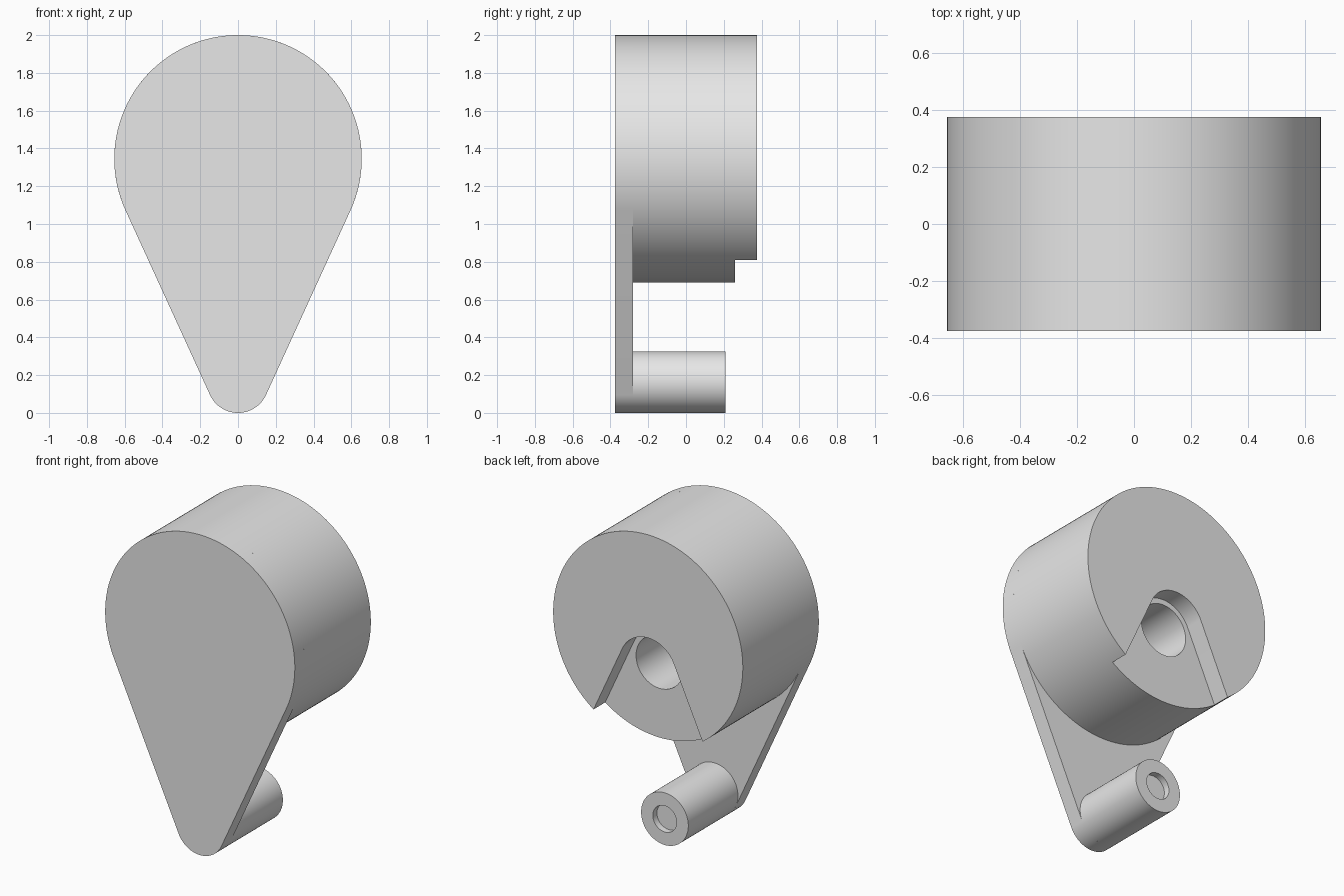
import bpy, bmesh
from math import asin, sin, cos, tan, pi

# Remove the default cube
cube = bpy.data.objects.get("Cube")
if cube:
    bpy.data.objects.remove(cube, do_unlink=True)

# Single plain grey
GREY = (0.8, 0.8, 0.8, 1.0)
mat = bpy.data.materials.new("plain grey")
mat.use_nodes = True
mat.diffuse_color = GREY
mat.node_tree.nodes["Principled BSDF"].inputs["Base Color"].default_value = GREY

# Shared dimensions
FRONT, PLATE_BACK, BACK = -0.375, -0.28, 0.375
DRUM_R, POST_R = 0.655, 0.163
DRUM_Z, POST_Z = 2 - DRUM_R, POST_R
HOLE_Z = 1.16
FLARE = asin((DRUM_R - POST_R) / (DRUM_Z - POST_Z))


def arc(z, r, start, end, n):
    """Points of an arc in the XZ plane around (0, z)."""
    return [(r * cos(start + (end - start) * i / n),
             z + r * sin(start + (end - start) * i / n)) for i in range(n + 1)]


def circle(z, r, n=128):
    return arc(z, r, 0, 2 * pi, n)[:-1]


def extrude(name, profile, y0, y1):
    """Solid made by sweeping an XZ profile from y0 to y1."""
    bm = bmesh.new()
    face = bm.faces.new([bm.verts.new((x, y0, z)) for x, z in profile])
    swept = bmesh.ops.extrude_face_region(bm, geom=[face], use_keep_orig=True)
    verts = [v for v in swept["geom"] if isinstance(v, bmesh.types.BMVert)]
    bmesh.ops.translate(bm, verts=verts, vec=(0, y1 - y0, 0))
    bmesh.ops.recalc_face_normals(bm, faces=bm.faces[:])
    mesh = bpy.data.meshes.new(name)
    bm.to_mesh(mesh)
    bm.free()
    mesh.materials.append(mat)
    obj = bpy.data.objects.new(name, mesh)
    bpy.context.collection.objects.link(obj)
    return obj


def cut(obj, cutter):
    """Subtract the cutter from the object and discard it."""
    cutter.hide_render = True
    mod = obj.modifiers.new("cut", 'BOOLEAN')
    mod.operation = 'DIFFERENCE'
    mod.solver = 'EXACT'
    mod.object = cutter
    bpy.context.view_layer.objects.active = obj
    bpy.ops.object.modifier_apply(modifier=mod.name)
    bpy.data.objects.remove(cutter, do_unlink=True)


# Teardrop plate: two arcs joined by their common tangents
plate = extrude("front_plate",
                arc(DRUM_Z, DRUM_R, -FLARE, pi + FLARE, 96)
                + arc(POST_Z, POST_R, pi + FLARE, 2 * pi - FLARE, 40),
                FRONT, PLATE_BACK)

# Large drum
drum = extrude("drum", circle(DRUM_Z, DRUM_R, 160), PLATE_BACK, BACK)

# Flared recess in the back of the drum, open at the bottom
slot_r, low = 0.196, 0.5
arch = arc(HOLE_Z, slot_r, -FLARE + 2 * FLARE, pi - FLARE, 48)
foot = arch[0][0] + (arch[0][1] - low) * tan(FLARE)
cut(drum, extrude("slot_cutter", arch + [(-foot, low), (foot, low)], 0.26, BACK + 0.1))

# Round bore down to the plate
cut(drum, extrude("bore_cutter", circle(HOLE_Z, POST_R, 96), PLATE_BACK - 0.1, BACK + 0.1))

# Small post with a shallow dimple in its end
post = extrude("post", circle(POST_Z, POST_R, 96), PLATE_BACK, 0.21)
cut(post, extrude("dimple_cutter", circle(POST_Z, 0.082, 64), 0.17, 0.3))

# Smooth round walls, sharp rims
bpy.ops.object.select_all(action='DESELECT')
for part in (plate, drum, post):
    part.select_set(True)
bpy.context.view_layer.objects.active = drum
bpy.ops.object.shade_smooth_by_angle(angle=pi / 6)
